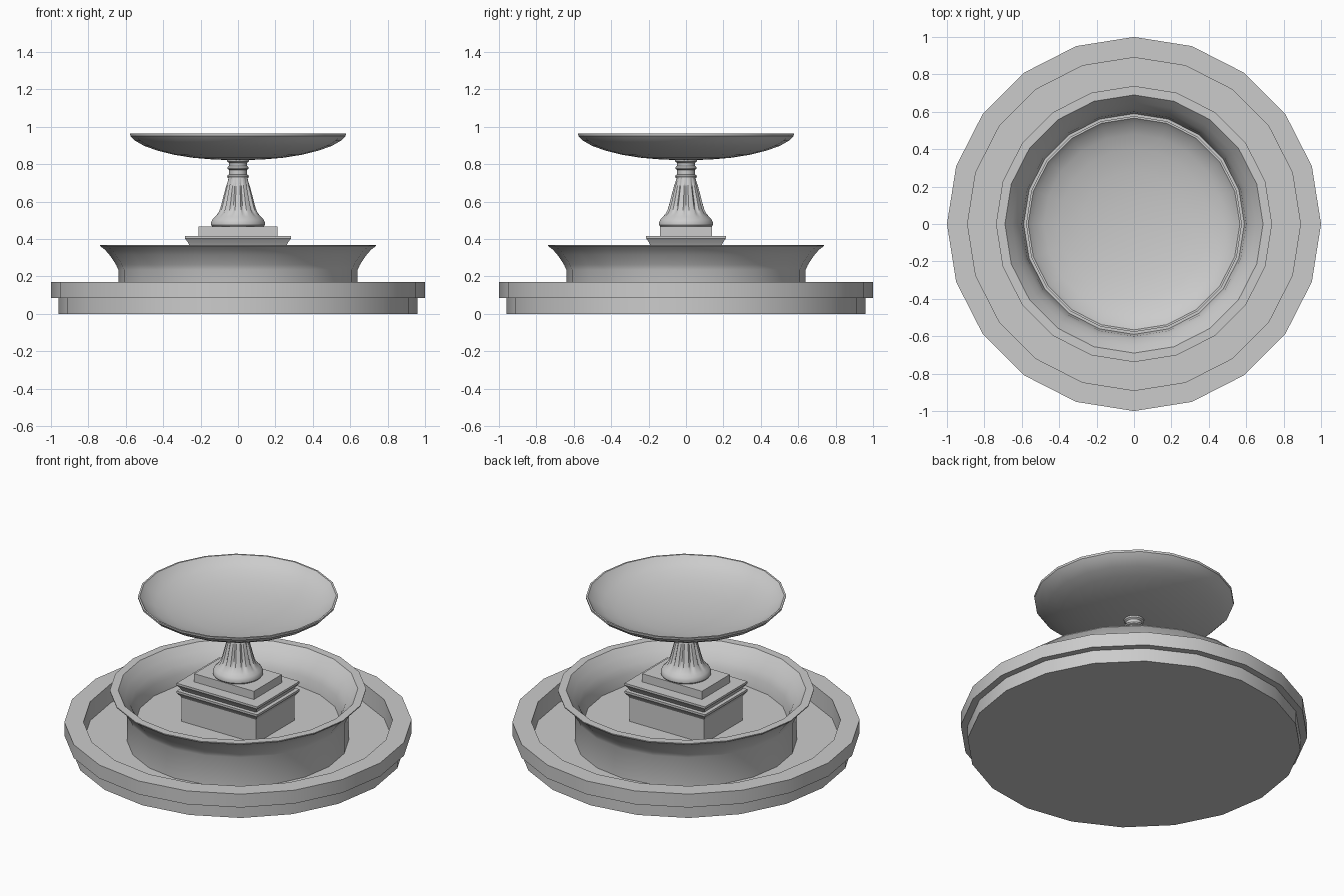
import bpy, bmesh, math

if "Cube" in bpy.data.objects:
    bpy.data.objects.remove(bpy.data.objects["Cube"])


def finish(name, bm):
    """Turn a bmesh into a named object, smooth except at sharp edges."""
    bmesh.ops.remove_doubles(bm, verts=bm.verts, dist=1e-5)
    bmesh.ops.recalc_face_normals(bm, faces=bm.faces)
    mesh = bpy.data.meshes.new(name)
    bm.to_mesh(mesh)
    bm.free()
    obj = bpy.data.objects.new(name, mesh)
    bpy.context.collection.objects.link(obj)
    bpy.ops.object.select_all(action='DESELECT')
    obj.select_set(True)
    bpy.context.view_layer.objects.active = obj
    bpy.ops.object.shade_smooth_by_angle(angle=math.radians(32))
    return obj


def skin(bm, rings):
    for a, b in zip(rings, rings[1:]):
        n = len(a)
        for i in range(n):
            j = (i + 1) % n
            bm.faces.new((a[i], a[j], b[j], b[i]))


def lathe(name, profile, sides=20, flutes=0):
    """Revolve (radius, z[, flute depth]) points about the z axis."""
    bm = bmesh.new()
    rings = []
    for r, z, *d in profile:
        depth = d[0] if d else 0
        ring = []
        for i in range(sides):
            a = math.tau * i / sides
            groove = max(0, math.cos(flutes * a)) if flutes else 0
            q = r * (1 - depth * groove)
            ring.append(bm.verts.new((q * math.cos(a), q * math.sin(a), z)))
        rings.append(ring)
    skin(bm, rings)
    return finish(name, bm)


def stepped_block(name, levels):
    """Stack of rectangles (half x, half y, z), capped at both ends."""
    bm = bmesh.new()
    rings = [[bm.verts.new((sx * x, sy * y, z))
              for sx, sy in ((-1, -1), (1, -1), (1, 1), (-1, 1))]
             for x, y, z in levels]
    skin(bm, rings)
    bm.faces.new(rings[0])
    bm.faces.new(rings[-1])
    return finish(name, bm)


# Outer pool with a stepped kerb
lathe("outer_pool", [(0, 0), (0.96, 0), (0.96, 0.085), (1.0, 0.085),
                     (1.0, 0.17), (0.89, 0.17), (0.89, 0.05), (0, 0.05)])

# Flared inner basin
lathe("inner_basin", [(0.64, 0.05), (0.64, 0.235), (0.652, 0.262),
                      (0.669, 0.289), (0.688, 0.316), (0.71, 0.341),
                      (0.738, 0.363), (0.738, 0.369), (0.69, 0.369),
                      (0.652, 0.325), (0.62, 0.28), (0.6, 0.235),
                      (0.59, 0.17), (0, 0.17)])

# Rectangular pedestal with two moulded courses
stepped_block("pedestal_block", [(0.262, 0.192, 0.165), (0.262, 0.192, 0.33)])
for label, z in (("lower", 0.32), ("upper", 0.37)):
    stepped_block(label + "_moulding", [
        (0.255, 0.185, z - 0.01), (0.262, 0.192, z), (0.268, 0.198, z + 0.012),
        (0.283, 0.213, z + 0.032), (0.283, 0.213, z + 0.045)])
stepped_block("pedestal_cap", [(0.21, 0.14, 0.41), (0.21, 0.14, 0.467)])

# Fluted baluster stem
lathe("fluted_stem", [(0, 0.467), (0.138, 0.467), (0.144, 0.475),
                      (0.144, 0.49), (0.136, 0.505), (0.122, 0.52),
                      (0.108, 0.537, 0.06), (0.097, 0.56, 0.12),
                      (0.087, 0.595, 0.14), (0.077, 0.635, 0.14),
                      (0.066, 0.675, 0.12), (0.056, 0.705, 0.06),
                      (0.05, 0.73), (0, 0.73)], 80, 10)

# Collar and neck below the dish
lathe("neck", [(0, 0.725), (0.055, 0.727), (0.058, 0.735), (0.055, 0.742),
               (0.047, 0.745), (0.047, 0.77), (0.055, 0.773), (0.057, 0.78),
               (0.053, 0.787), (0.047, 0.79), (0.047, 0.806), (0.057, 0.813),
               (0.06, 0.828), (0, 0.828)], 32)

# Shallow top dish
lathe("top_dish", [(0, 0.822), (0.12, 0.824), (0.24, 0.834), (0.34, 0.85),
                   (0.43, 0.872), (0.5, 0.897), (0.55, 0.925),
                   (0.575, 0.95), (0.577, 0.963), (0.566, 0.963),
                   (0.54, 0.936), (0.48, 0.905), (0.4, 0.879),
                   (0.28, 0.857), (0.14, 0.844), (0, 0.84)])
